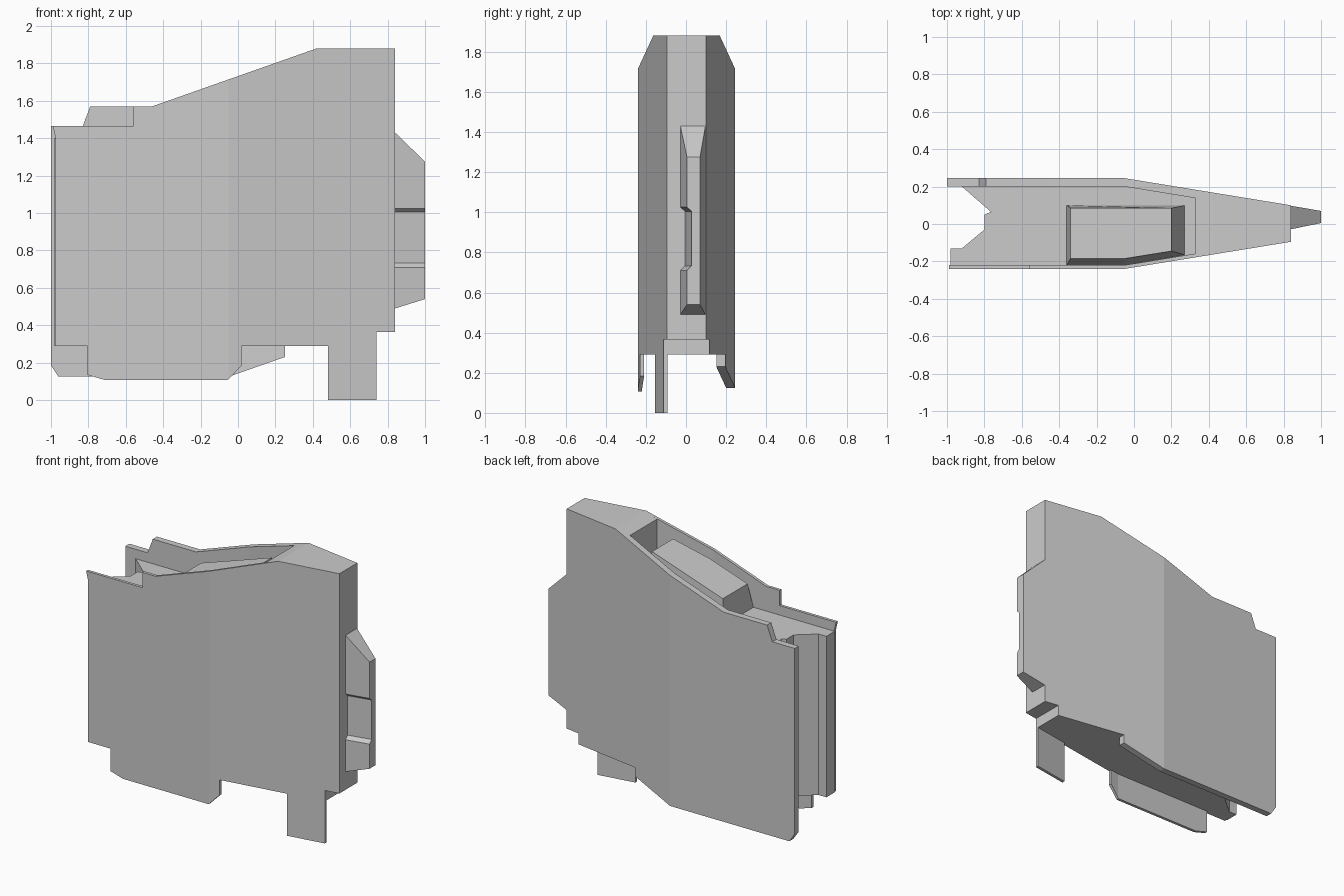
import bpy, bmesh

if "Cube" in bpy.data.objects:
    bpy.data.objects.remove(bpy.data.objects["Cube"])

BEND, TAPER = -0.05, 0.163   # where the sides start tapering, and how steeply


def loft(name, ring_a, ring_b, bend=None):
    """Solid between two matching rings; bend = (taper of ring a, taper of ring b)."""
    bm = bmesh.new()
    a = [bm.verts.new(p) for p in ring_a]
    b = [bm.verts.new(p) for p in ring_b]
    bm.faces.new(a)
    bm.faces.new(b[::-1])
    n = len(a)
    for i in range(n):
        j = (i + 1) % n
        bm.faces.new((a[j], a[i], b[i], b[j]))
    if bend:
        mid = (ring_a[0][1] + ring_b[0][1]) / 2
        bmesh.ops.bisect_plane(bm, geom=bm.verts[:] + bm.edges[:] + bm.faces[:],
                               dist=1e-5, plane_co=(BEND, 0, 0), plane_no=(1, 0, 0))
        for v in bm.verts:
            k = bend[0] if v.co.y < mid else bend[1]
            v.co.y += k * max(0, v.co.x - BEND)
    bmesh.ops.recalc_face_normals(bm, faces=bm.faces[:])
    me = bpy.data.meshes.new(name)
    bm.to_mesh(me)
    bm.free()
    ob = bpy.data.objects.new(name, me)
    bpy.context.collection.objects.link(ob)
    return ob


def slab(name, profile, y0, y1, bend):
    """Side profile (x, z) extruded along y, then tapered beyond the bend."""
    return loft(name, [(x, y0, z) for x, z in profile],
                [(x, y1, z) for x, z in profile], bend)


# Shared roof line and right-hand end of both side walls
roof = [(0.84, 1.88), (0.42, 1.88), (-0.46, 1.57)]
end = [(0.74, 0.365), (0.84, 0.365)]

# Thin front wall with skirt and foot
slab("front_wall",
     [(-0.975, 0.29), (-0.805, 0.29), (-0.805, 0.135), (-0.71, 0.107), (-0.055, 0.107),
      (0.02, 0.185), (0.02, 0.29), (0.48, 0.29), (0.48, 0), (0.74, 0)] + end + roof +
     [(-0.56, 1.57), (-0.56, 1.465), (-0.99, 1.465), (-0.975, 1.40)],
     -0.24, -0.22, (TAPER, TAPER))

# Thicker back wall with a longer skirt
slab("back_wall",
     [(-1, 0.185), (-0.96, 0.125), (-0.05, 0.125), (0.25, 0.23), (0.25, 0.29),
      (0.74, 0.29)] + end + roof +
     [(-0.79, 1.57), (-0.83, 1.465), (-1, 1.465)],
     0.20, 0.245, (-TAPER, -TAPER))

# Solid core beyond the pocket
slab("solid_core",
     [(0.33, 0.29), (0.74, 0.29)] + end + roof[:2] + [(0.33, 1.848)],
     -0.22, 0.20, (TAPER, -TAPER))

# Lower core: its top is the pocket floor, its left end is notched
t = TAPER * (0.33 - BEND)
plan = [(-0.98, -0.22), (BEND, -0.22), (0.33, -0.22 + t), (0.33, 0.20 - t),
        (BEND, 0.20), (-0.92, 0.20), (-0.765, 0.065), (-0.80, 0.05),
        (-0.80, -0.03), (-0.92, -0.13), (-0.98, -0.13)]
loft("pocket_floor_core", [(x, y, 0.29) for x, y in plan], [(x, y, 1.40) for x, y in plan])

# Raised block in the pocket with a sloping top
base = [(-0.36, -0.22), (BEND, -0.22), (0.27, -0.165), (0.27, 0.10), (-0.36, 0.10)]
top = [(-0.34, -0.185), (BEND, -0.185), (0.20, -0.145), (0.20, 0.085), (-0.34, 0.085)]
loft("pocket_block", [(x, y, 1.40) for x, y in base],
     [(x, y, 1.57 + 0.335 * (x + 0.34)) for x, y in top])

# Tapered end rib with a recess in its front side
rib_base = [(-0.028, 0.49), (-0.028, 0.71), (-0.005, 0.733), (-0.005, 1.005),
            (-0.028, 1.025), (-0.028, 1.43), (0.097, 1.43), (0.097, 0.49)]
rib_tip = [(0.005, 0.54), (0.005, 0.71), (0.028, 0.733), (0.028, 1.005),
           (0.005, 1.025), (0.005, 1.275), (0.07, 1.275), (0.07, 0.54)]
loft("end_rib", [(0.84, y, z) for y, z in rib_base], [(1.0, y, z) for y, z in rib_tip])
